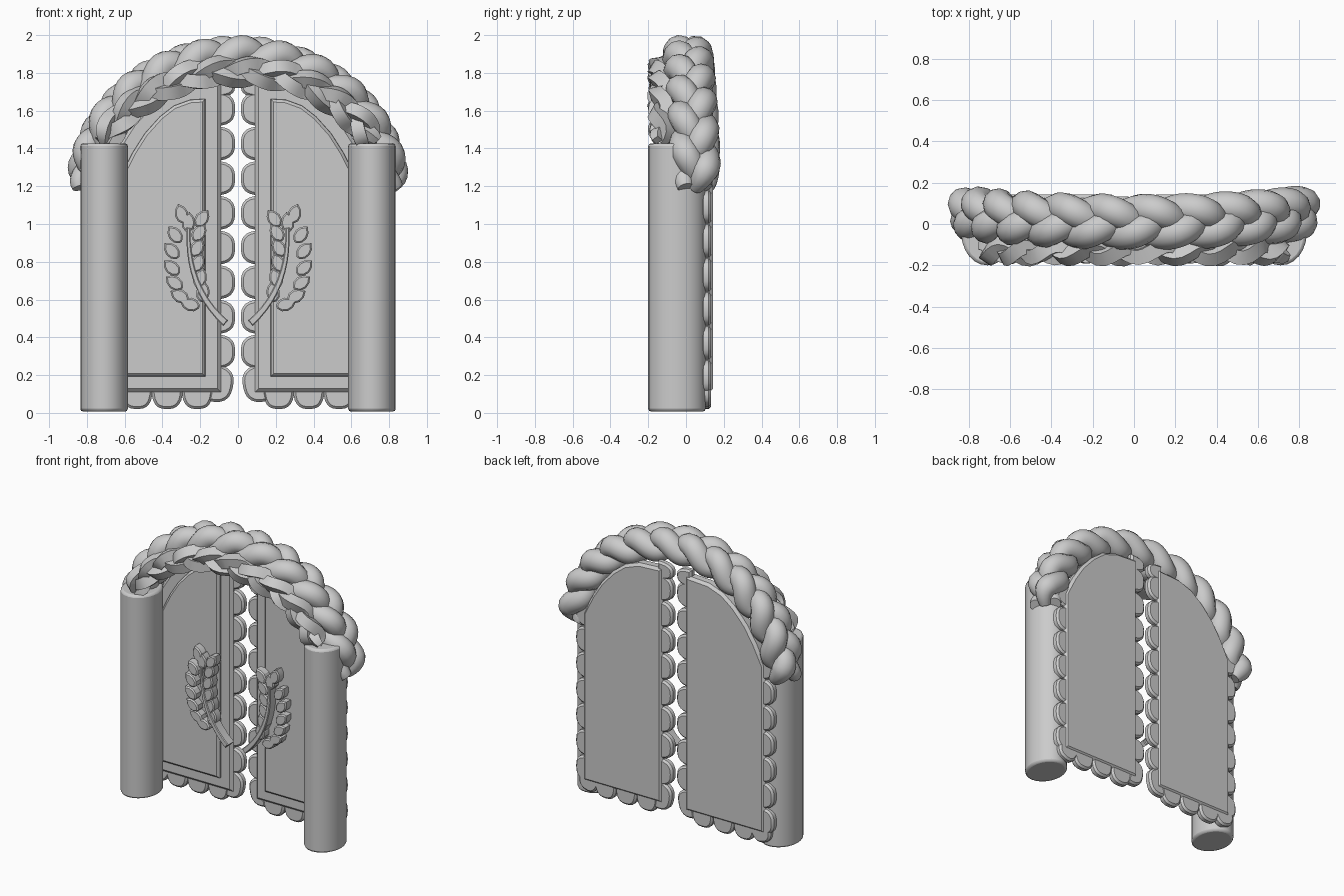
import bpy, bmesh
from math import sin, cos, pi, radians, copysign
from mathutils import Vector

if "Cube" in bpy.data.objects:
    bpy.data.objects.remove(bpy.data.objects["Cube"])


def finish(obj, mirror=False, angle=35):
    if mirror:
        obj.modifiers.new("Mirror", 'MIRROR')
    bpy.ops.object.select_all(action='DESELECT')
    bpy.context.view_layer.objects.active = obj
    obj.select_set(True)
    bpy.ops.object.shade_smooth_by_angle(angle=radians(angle))


def plates(name, outlines, y0, y1, bevel, insets=()):
    """Bevelled flat plates drawn in the xz plane, mirrored to both doors."""
    bm = bmesh.new()
    for pts in outlines:
        part = bmesh.new()
        face = part.faces.new([part.verts.new((x, y1, z)) for x, z in pts])
        ext = bmesh.ops.extrude_face_region(part, geom=[face], use_keep_orig=True)
        for v in ext['geom']:
            if isinstance(v, bmesh.types.BMVert):
                v.co.y = y0
        bmesh.ops.recalc_face_normals(part, faces=part.faces)
        rims = [e for e in part.edges if abs(e.verts[0].co.y - e.verts[1].co.y) < 1e-5]
        bmesh.ops.bevel(part, geom=rims, offset=bevel, segments=1, affect='EDGES')
        part.normal_update()
        front = max((f for f in part.faces if f.normal.y < -0.99), key=lambda f: f.calc_area())
        for thick, depth in insets:
            bmesh.ops.inset_region(part, faces=[front], thickness=thick, depth=depth,
                                   use_even_offset=True)
        tmp = bpy.data.meshes.new("part")
        part.to_mesh(tmp)
        part.free()
        bm.from_mesh(tmp)
        bpy.data.meshes.remove(tmp)
    me = bpy.data.meshes.new(name)
    bm.to_mesh(me)
    bm.free()
    obj = bpy.data.objects.new(name, me)
    bpy.context.collection.objects.link(obj)
    finish(obj, True, 28)


def braid(name, centre, rx, rz, a0, a1, wide, thick, radius, turns, res, steps, flat, sweep=0):
    """Three strands plaited along an elliptical arch; sweep pushes the ends back."""
    cu = bpy.data.curves.new(name, 'CURVE')
    cu.dimensions = '3D'
    cu.bevel_depth = radius
    cu.bevel_resolution = res
    cu.use_fill_caps = True
    for k in range(3):
        sp = cu.splines.new('POLY')
        sp.points.add(steps)
        for i in range(steps + 1):
            t = i / steps
            a = radians(a0 + (a1 - a0) * t)
            ph = 2 * pi * (turns * t + k / 3)
            u, w = wide * sin(ph), thick * sin(2 * ph)
            n = Vector((cos(a) / rx, 0, sin(a) / rz)).normalized()
            p = Vector((rx * cos(a), sweep * cos(a) ** 2, rz * sin(a))) + Vector(centre)
            side = Vector((0, 1, 0))
            p += (side * u + n * w) if flat else (n * u + side * w)
            sp.points[i].co = (*p, 1)
            sp.points[i].radius = min(1, 0.55 + 12 * min(t, 1 - t)) * (1 + 0.12 * abs(sin(ph)))
    obj = bpy.data.objects.new(name, cu)
    bpy.context.collection.objects.link(obj)
    bpy.ops.object.select_all(action='DESELECT')
    bpy.context.view_layer.objects.active = obj
    obj.select_set(True)
    bpy.ops.object.convert(target='MESH')
    finish(bpy.context.object)


# Pillars
for s, label in ((-1, "left"), (1, "right")):
    bpy.ops.mesh.primitive_cylinder_add(vertices=24, radius=1, depth=1.42,
                                        location=(s * 0.709, -0.048, 0.717))
    pillar = bpy.context.object
    pillar.name = label + "_pillar"
    pillar.scale = (0.126, 0.152, 1)
    bpy.ops.object.transform_apply(location=False, rotation=False, scale=True)
    bev = pillar.modifiers.new("Bevel", 'BEVEL')
    bev.width, bev.segments, bev.limit_method = 0.015, 2, 'ANGLE'
    bev.angle_limit = radians(50)
    finish(pillar)

# Arched door leaves with a raised panel
door = [(0.09, 0.11), (0.70, 0.11), (0.70, 1.28), (0.63, 1.42), (0.56, 1.53),
        (0.47, 1.63), (0.38, 1.70), (0.27, 1.74), (0.09, 1.75)]
plates("doors", [door], 0.062, 0.143, 0.018, [(0.065, 0), (0.001, 0.014), (0.015, 0.015)])


# Scalloped edging round the doors
def scallop(x, z, ang, half=0.091, depth=0.115):
    pts = []
    for i in range(13):
        a = pi * i / 12
        u = half * copysign(abs(cos(a)) ** 0.75, cos(a))
        v = depth * abs(sin(a)) ** 0.75 - 0.03
        pts.append((x + u * sin(ang) + v * cos(ang), z - u * cos(ang) + v * sin(ang)))
    return pts


edging = [scallop(0.1, 0.325 + 0.1835 * i, pi) for i in range(8)]
edging += [scallop(0.11, 0.155, pi + 0.2, 0.1), scallop(0.1, 1.73, pi, 0.06)]
edging += [scallop(0.69, 0.19 + 0.18 * i, 0, 0.091, 0.105) for i in range(7)]
edging += [scallop(0.215 + 0.16 * i, 0.105, -pi / 2, 0.083, 0.115) for i in range(3)]
edging += [scallop(0.66, 0.125, -pi / 2 + 0.3, 0.08, 0.12)]
plates("scalloped_edging", edging, 0.08, 0.133, 0.013)


# Laurel sprigs: tapering stem and paired leaves
def stem():
    b = [Vector((0.065, 0.475)), Vector((0.275, 0.66)), Vector((0.262, 0.98))]
    left, right = [], []
    for i in range(11):
        t = i / 10
        p = b[0] * (1 - t) ** 2 + b[1] * 2 * t * (1 - t) + b[2] * t * t
        d = ((b[1] - b[0]) * (1 - t) + (b[2] - b[1]) * t).normalized()
        n = Vector((d.y, -d.x)) * (0.019 - 0.009 * t)
        left.append(tuple(p - n))
        right.append(tuple(p + n))
    return right + left[::-1]


def leaf(x, z, lean, length=0.105, width=0.072):
    d = Vector((sin(radians(lean)), cos(radians(lean))))
    n = Vector((d.y, -d.x))
    prof = [(-0.5, 0.12), (-0.3, 0.42), (0, 0.5), (0.28, 0.36)]
    side = prof + [(0.52, 0)] + [(u, -w) for u, w in prof[::-1]]
    return [tuple(Vector((x, z)) + d * u * length + n * w * width) for u, w in side]


outer = [(0.255, 0.575, 75), (0.31, 0.62, 62), (0.338, 0.69, 54), (0.352, 0.77, 48),
         (0.352, 0.86, 42), (0.335, 0.945, 38)]
inner = [(0.185, 0.64, -12), (0.2, 0.715, -20), (0.212, 0.795, -25), (0.215, 0.875, -30),
         (0.205, 0.955, -34), (0.19, 1.03, -36)]
leaves = [leaf(*v) for v in outer + inner + [(0.3, 1.055, 18), (0.262, 1.01, -5)]]
plates("laurel_stems", [stem()], -0.035, 0.035, 0.005)
plates("laurel_leaves", leaves, -0.03, 0.035, 0.008)

# Thick smooth braid over the arch, thin square braid in front of it
braid("arch_braid", (0, 0.01, 1.165), 0.80, 0.72, 2, 178,
      0.06, 0.042, 0.068, 4, 4, 150, True, 0.04)
braid("front_braid", (0, -0.13, 1.2), 0.765, 0.61, 22, 158,
      0.04, 0.026, 0.046, 3.5, 0, 66, False)
